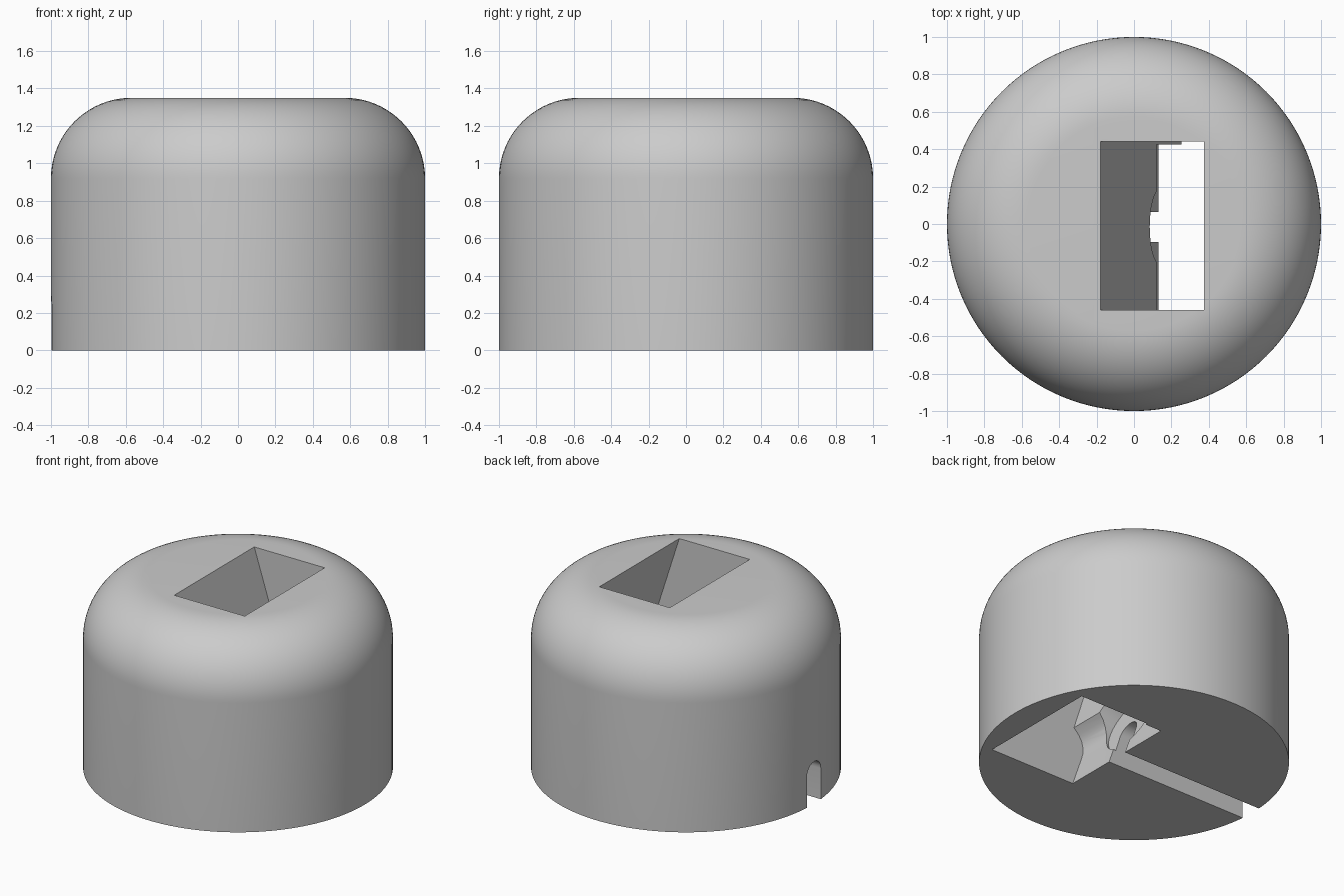
import bpy, bmesh, math
from mathutils import Matrix, Vector

cube = bpy.data.objects.get("Cube")
if cube:
    bpy.data.objects.remove(cube, do_unlink=True)

HEIGHT = 1.35
SLOPE = 0.322                      # sideways run of the slot per unit of height
Y_FRONT, Y_BACK, Y_MID = -0.46, 0.44, -0.015

grey = bpy.data.materials.new("matte grey")
grey.use_nodes = True
colour = (0.6, 0.6, 0.6, 1)
grey.diffuse_color = colour
grey.node_tree.nodes["Principled BSDF"].inputs["Base Color"].default_value = colour


def finish(name, bm):
    bmesh.ops.recalc_face_normals(bm, faces=bm.faces)
    mesh = bpy.data.meshes.new(name)
    bm.to_mesh(mesh)
    bm.free()
    mesh.materials.append(grey)
    obj = bpy.data.objects.new(name, mesh)
    bpy.context.collection.objects.link(obj)
    return obj


def prism(name, points, direction):
    """Extrude a closed outline along a direction."""
    bm = bmesh.new()
    face = bm.faces.new([bm.verts.new(p) for p in points])
    ext = bmesh.ops.extrude_face_region(bm, geom=[face])
    moved = [g for g in ext["geom"] if isinstance(g, bmesh.types.BMVert)]
    bmesh.ops.translate(bm, verts=moved, vec=direction)
    return finish(name, bm)


def slot_x(z):
    return -0.18 + (HEIGHT - z) * SLOPE


# Round body with a rolled top edge, turned from a profile
SEGMENTS, ROLL = 128, 0.43
outline = [(0, 0), (1, 0)]
for i in range(21):
    a = math.pi / 2 * i / 20
    outline.append((1 - ROLL + ROLL * math.cos(a), HEIGHT - ROLL + ROLL * math.sin(a)))
outline.append((0, HEIGHT))
bm = bmesh.new()
verts = [bm.verts.new((r, 0, z)) for r, z in outline]
edges = [bm.edges.new(pair) for pair in zip(verts, verts[1:])]
bmesh.ops.spin(bm, geom=verts + edges, cent=(0, 0, 0), axis=(0, 0, 1),
               angle=math.tau, steps=SEGMENTS)
bmesh.ops.remove_doubles(bm, verts=bm.verts, dist=0.0001)
# Merge each cap into one flat face
centre = [v for v in bm.verts if math.hypot(v.co.x, v.co.y) < 0.001]
bmesh.ops.dissolve_verts(bm, verts=centre)
body = finish("stand_body", bm)

# Leaning slot, right through the body
low, high, width = -0.2, HEIGHT + 0.2, 0.555
slot = prism("slot_cutter",
             [(slot_x(low), Y_FRONT, low), (slot_x(low) + width, Y_FRONT, low),
              (slot_x(high) + width, Y_FRONT, high), (slot_x(high), Y_FRONT, high)],
             (0, Y_BACK - Y_FRONT, 0))

# Curved undercut at the foot of the slot
undercut = [(0.13, -0.1), (0.13, 0), (0.06, 0.2), (0.045, 0.25), (0.043, 0.29),
            (0.055, 0.34), (0.08, 0.38), (slot_x(0.42), 0.42), (0.3, 0.42), (0.3, -0.1)]
pocket = prism("undercut_cutter", [(x, Y_FRONT, z) for x, z in undercut],
               (0, 0.425 - Y_FRONT, 0))

# Round recess for the plug, square to the leaning wall
bm = bmesh.new()
normal = Vector((1, 0, SLOPE)).normalized()
place = Matrix.Translation((slot_x(0.33), Y_MID, 0.33)) @ normal.to_track_quat("Z", "Y").to_matrix().to_4x4()
bmesh.ops.create_cone(bm, cap_ends=True, segments=48, radius1=0.21, radius2=0.21,
                      depth=0.28, matrix=place)
recess = finish("recess_cutter", bm)

# Cable channel with a rounded roof, out through the side
half = 0.08
channel_outline = [(-half, -0.1), (half, -0.1)]
for i in range(17):
    a = math.pi * i / 16
    channel_outline.append((half * math.cos(a), 0.22 + half * math.sin(a)))
channel = prism("channel_cutter", [(-1.2, Y_MID + y, z) for y, z in channel_outline],
                (1.45, 0, 0))

# Cut every opening
for cutter in (slot, pocket, recess, channel):
    cutter.hide_render = True
    mod = body.modifiers.new(cutter.name, "BOOLEAN")
    mod.operation = "DIFFERENCE"
    mod.solver = "EXACT"
    mod.object = cutter
bpy.context.view_layer.update()
result = bpy.data.meshes.new_from_object(
    body.evaluated_get(bpy.context.evaluated_depsgraph_get()))
body.modifiers.clear()
body.data = result
for cutter in (slot, pocket, recess, channel):
    bpy.data.objects.remove(cutter, do_unlink=True)

bpy.ops.object.select_all(action="DESELECT")
body.select_set(True)
bpy.context.view_layer.objects.active = body
bpy.ops.object.shade_smooth_by_angle(angle=math.radians(30))
